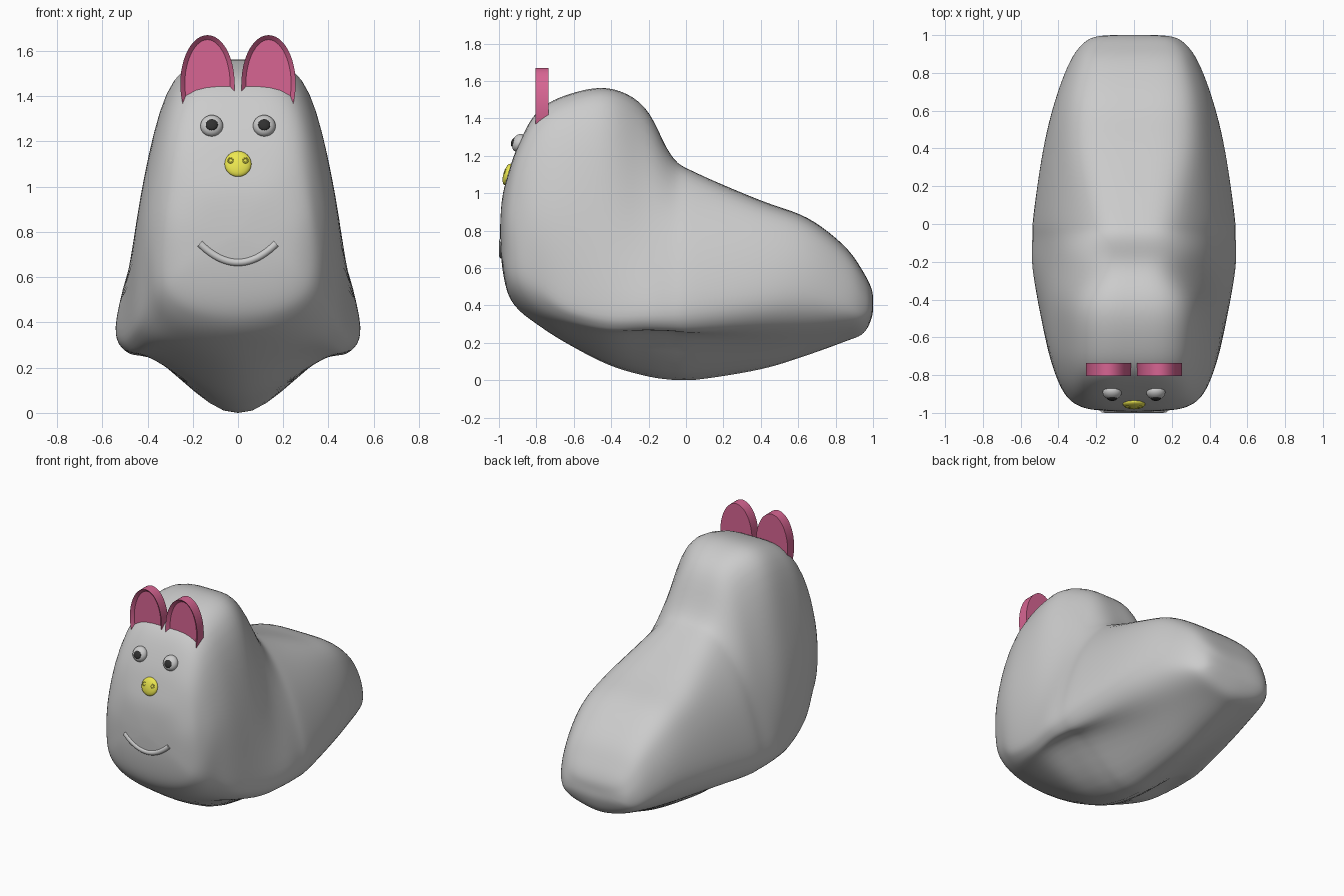
import bpy, bmesh, math
from mathutils import Vector
from mathutils.bvhtree import BVHTree

if "Cube" in bpy.data.objects:
    bpy.data.objects.remove(bpy.data.objects["Cube"])


def material(name, rgb):
    m = bpy.data.materials.new(name)
    m.diffuse_color = (*rgb, 1)
    m.use_nodes = True
    m.node_tree.nodes["Principled BSDF"].inputs["Base Color"].default_value = m.diffuse_color
    return m


PINK = material("pink", (0.68, 0.13, 0.29))
YELLOW = material("yellow", (0.84, 0.80, 0.08))
DARK = material("dark", (0.03, 0.03, 0.03))


def finish(name, bm, mat=None, angle=40):
    bmesh.ops.recalc_face_normals(bm, faces=bm.faces[:])
    me = bpy.data.meshes.new(name)
    bm.to_mesh(me)
    bm.free()
    ob = bpy.data.objects.new(name, me)
    bpy.context.collection.objects.link(ob)
    if mat:
        me.materials.append(mat)
    bpy.ops.object.select_all(action='DESELECT')
    ob.select_set(True)
    bpy.context.view_layer.objects.active = ob
    bpy.ops.object.shade_smooth_by_angle(angle=math.radians(angle))
    return ob


def spline(pts, n, closed=False):
    """Catmull-Rom curve through the points, n steps per span."""
    c, out = len(pts), []
    get = (lambda i: pts[i % c]) if closed else (lambda i: pts[min(max(i, 0), c - 1)])
    for i in range(c if closed else c - 1):
        a, b, d, e = (get(i + k) for k in (-1, 0, 1, 2))
        for s in range(n):
            t = s / n
            out.append(0.5 * (2 * b + (d - a) * t + (2 * a - 5 * b + 4 * d - e) * t * t
                              + (3 * b - a - 3 * d + e) * t ** 3))
    if not closed:
        out.append(pts[-1].copy())
    return out


# Body stations: y, keel z, crease x z, widest x z, shoulder x z, top x, top z
STATIONS = [
    (-.985, .62, .10, .63, .20, .73, .20, .84, .12, .96),
    (-.955, .47, .17, .49, .30, .66, .30, .88, .20, 1.09),
    (-.90, .38, .20, .41, .365, .64, .35, .92, .25, 1.25),
    (-.80, .30, .24, .34, .41, .59, .40, .94, .265, 1.43),
    (-.65, .20, .29, .28, .46, .47, .43, .95, .28, 1.52),
    (-.42, .075, .37, .24, .507, .42, .43, .94, .28, 1.562),
    (-.22, .01, .38, .25, .537, .42, .40, .90, .20, 1.46),
    (-.08, -.012, .37, .245, .537, .42, .405, .84, .20, 1.20),
    (.05, -.012, .34, .225, .532, .43, .42, .80, .22, 1.11),
    (.40, .05, .27, .205, .482, .46, .41, .74, .27, .96),
    (.65, .13, .24, .225, .42, .47, .375, .69, .26, .868),
    (.85, .205, .19, .25, .345, .42, .31, .59, .22, .715),
    (.95, .25, .15, .275, .275, .38, .26, .48, .19, .575),
    (.995, .34, .12, .35, .19, .39, .18, .43, .13, .48),
]


def section(y, zb, wk, zk, wm, zm, ws, zs, wt, zt):
    # lower edge rounds off towards the ends
    lift = .12 + (.3 if y > 0 else .24) * min(1, abs(y + .15) / .6)
    half = [(0, zb), (wk, zk), (wk + .76 * (wm - wk), zk + lift * (zm - zk)),
            (wm, zm), (ws, zs), (wt, zt - .13 * (zt - zs)), (0, zt)]
    ring = half + [(-x, z) for x, z in half[-2:0:-1]]
    return spline([Vector((x, y, z)) for x, z in ring], 6, closed=True)


# Body: loft through the sections, closed by a pole at each end
rings = [section(*s) for s in STATIONS]
n = len(rings[0])
rings = [[Vector((0, -.995, .79))] * n] + rings + [[Vector((0, 1, .41))] * n]
columns = [spline([r[i] for r in rings], 6) for i in range(n)]
bm = bmesh.new()
grid = [[bm.verts.new(p) for p in col] for col in columns]
for i in range(n):
    a, b = grid[i], grid[(i + 1) % n]
    for j in range(len(a) - 1):
        bm.faces.new((a[j], b[j], b[j + 1], a[j + 1]))
bmesh.ops.remove_doubles(bm, verts=bm.verts[:], dist=1e-5)
# relax the loft a little
for _ in range(4):
    bmesh.ops.smooth_vert(bm, verts=bm.verts[:], factor=.5,
                          use_axis_x=True, use_axis_y=True, use_axis_z=True)
# stand the keel on the floor
for v in bm.verts:
    v.co.z = max(v.co.z, 0)
bmesh.ops.recalc_face_normals(bm, faces=bm.faces[:])
surface = BVHTree.FromBMesh(bm)
finish("body", bm, angle=60)


def face_point(x, z):
    """Point and outward normal on the front of the body."""
    p, nrm, _, _ = surface.ray_cast(Vector((x, -2, z)), Vector((0, 1, 0)))
    return p, (nrm if nrm.y < 0 else -nrm)


def orient(ob, x, z, lift=0.0):
    p, nrm = face_point(x, z)
    ob.location = p + nrm * lift
    ob.rotation_mode = 'QUATERNION'
    ob.rotation_quaternion = nrm.to_track_quat('Z', 'Y')


def button(name, x, z, radius, depth, mat=None, lift=0.0):
    bm = bmesh.new()
    bmesh.ops.create_uvsphere(bm, u_segments=32, v_segments=16, radius=1)
    bmesh.ops.scale(bm, vec=(radius, radius, depth), verts=bm.verts[:])
    orient(finish(name, bm, mat), x, z, lift)


def ear(name, x):
    bm = bmesh.new()
    loop = [bm.verts.new((x + .12 * math.cos(t), -.735, 1.455 + .215 * math.sin(t)))
            for t in (2 * math.pi * k / 48 for k in range(48))]
    back = bm.faces.new(loop)
    front = bmesh.ops.extrude_face_region(bm, geom=[back], use_keep_orig=True)['geom']
    bmesh.ops.translate(bm, vec=(0, -.07, 0),
                        verts=[g for g in front if isinstance(g, bmesh.types.BMVert)])
    bmesh.ops.recalc_face_normals(bm, faces=bm.faces[:])
    inner = min((f for f in bm.faces if len(f.verts) > 4),
                key=lambda f: f.calc_center_median().y)
    bmesh.ops.inset_region(bm, faces=[inner], thickness=.02)
    bmesh.ops.translate(bm, vec=(0, .02, 0), verts=inner.verts[:])
    finish(name, bm, PINK)


# Ears, eyes and nostrils in pairs
button("nose", 0, 1.10, .059, .022, YELLOW, .002)
for side, s in (("left", 1), ("right", -1)):
    ear("ear_" + side, s * .135)
    button("eye_" + side, s * .116, 1.268, .05, .036, None, .002)
    button("pupil_" + side, s * .115, 1.262, .027, .013, DARK, .030)
    bpy.ops.mesh.primitive_torus_add(major_radius=.011, minor_radius=.003,
                                     major_segments=20, minor_segments=8)
    ring = bpy.context.object
    ring.name = "nostril_" + side
    ring.data.materials.append(YELLOW)
    bpy.ops.object.shade_smooth()
    orient(ring, s * .033, 1.11, .021)

# Smiling mouth: round tube laid over the face
curve = bpy.data.curves.new("mouth", 'CURVE')
curve.dimensions = '3D'
curve.bevel_depth = .017
curve.bevel_resolution = 4
curve.use_fill_caps = True
path = curve.splines.new('POLY')
path.points.add(20)
for k, pt in enumerate(path.points):
    x = -.168 + .336 * k / 20
    z = .665 + .083 * (x / .168) ** 2
    pt.co = (x, face_point(x, z)[0].y + .006, z, 1)
path.use_smooth = True
bpy.context.collection.objects.link(bpy.data.objects.new("mouth", curve))
